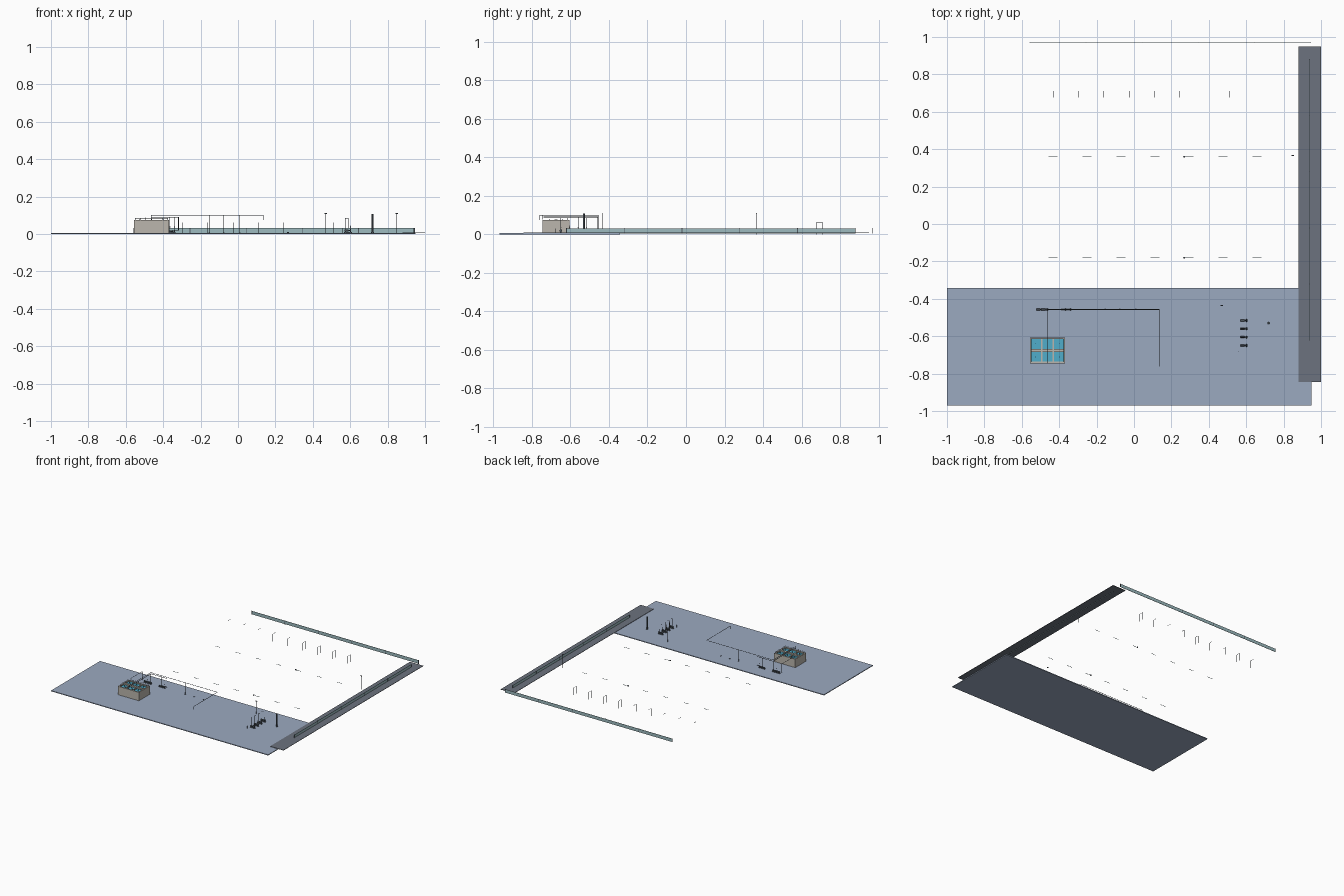
import bpy, bmesh, math
from mathutils import Vector, Matrix

if "Cube" in bpy.data.objects:
    bpy.data.objects.remove(bpy.data.objects["Cube"])


def material(name, rgb):
    m = bpy.data.materials.new(name)
    m.diffuse_color = (*rgb, 1)
    m.use_nodes = True
    m.node_tree.nodes["Principled BSDF"].inputs["Base Color"].default_value = m.diffuse_color
    return m


SLAB = material("slab_blue", (0.33, 0.40, 0.53))
ROAD = material("asphalt", (0.15, 0.17, 0.21))
FENCE = material("fence_panel", (0.34, 0.50, 0.53))
CONCRETE = material("concrete", (0.50, 0.47, 0.42))
WATER = material("water", (0.08, 0.42, 0.60))
STEEL = material("dark_steel", (0.08, 0.10, 0.12))


class Part:
    """Collects boxes and pipes into one named object."""

    def __init__(self, name, mat):
        self.name, self.mat, self.bm = name, mat, bmesh.new()

    def box(self, x0, x1, y0, y1, z0, z1):
        m = Matrix.Translation(((x0 + x1) / 2, (y0 + y1) / 2, (z0 + z1) / 2))
        m = m @ Matrix.Diagonal((x1 - x0, y1 - y0, z1 - z0, 1))
        bmesh.ops.create_cube(self.bm, size=1, matrix=m)

    def pipe(self, pts, r, sides=8):
        for a, b in zip(pts, pts[1:]):
            a, b = Vector(a), Vector(b)
            d = b - a
            m = Matrix.Translation((a + b) / 2) @ d.to_track_quat('Z', 'Y').to_matrix().to_4x4()
            bmesh.ops.create_cone(self.bm, cap_ends=True, segments=sides, radius1=r,
                                  radius2=r, depth=d.length, matrix=m)

    def done(self):
        me = bpy.data.meshes.new(self.name)
        self.bm.to_mesh(me)
        self.bm.free()
        ob = bpy.data.objects.new(self.name, me)
        me.materials.append(self.mat)
        bpy.context.collection.objects.link(ob)


G = 0.006  # yard level

# Ground slab and road strip
p = Part("yard_slab", SLAB)
p.box(-1, 0.95, -0.97, -0.342, 0, G)
p.done()
p = Part("road", ROAD)
p.box(0.88, 1.0, -0.845, 0.95, G, 0.009)
p.done()

# Perimeter fence: five panels with posts on two sides
p, q = Part("fence_panels", FENCE), Part("fence_posts", STEEL)
for i in range(5):
    y, x = -0.62 + 0.3 * i, -0.555 + 0.3 * i
    p.box(0.939, 0.941, y, y + 0.298, 0.004, 0.031)
    p.box(x, x + 0.298, 0.968, 0.97, 0.004, 0.031)
for i in range(6):
    q.box(0.938, 0.942, -0.623 + 0.3 * i, -0.619 + 0.3 * i, 0.003, 0.032)
    q.box(-0.558 + 0.3 * i, -0.554 + 0.3 * i, 0.967, 0.97, 0.003, 0.032)
p.done()
q.done()

# Open concrete basin, three by two cells
X0, X1, Y0, Y1, H = -0.557, -0.368, -0.746, -0.606, 0.074
p = Part("basin_walls", CONCRETE)
for x in (X0, X1 - 0.01):
    p.box(x, x + 0.01, Y0, Y1, G, H)
for y in (Y0, Y1 - 0.01):
    p.box(X0 + 0.01, X1 - 0.01, y, y + 0.01, G, H)
for i in (1, 2):
    x = X0 + i * (X1 - X0) / 3
    p.box(x - 0.004, x + 0.004, Y0 + 0.01, Y1 - 0.01, G, H)
ym = (Y0 + Y1) / 2
p.box(X0 + 0.01, X1 - 0.01, ym - 0.008, ym + 0.008, G, H + 0.002)
p.done()
p = Part("basin_water", WATER)
p.box(X0 + 0.01, X1 - 0.01, Y0 + 0.01, Y1 - 0.01, 0.02, 0.066)
p.done()

# Basin handrail and mixer shafts
p = Part("basin_handrail", STEEL)
a, b, c, d = X0 + 0.008, X1 - 0.008, Y0 + 0.008, Y1 - 0.008
p.pipe([(a, c, .085), (b, c, .085), (b, d, .085), (a, d, .085), (a, c, .085)], 0.0008, 6)
for i in range(7):
    x = a + (b - a) * i / 6
    for y in (c, d):
        p.pipe([(x, y, H), (x, y, 0.085)], 0.0007, 6)
for y in (ym - 0.008, ym + 0.008):
    p.pipe([(a, y, .085), (b, y, .085)], 0.0007, 6)
p.done()
p = Part("basin_mixers", STEEL)
for i in range(3):
    for s in (-1, 1):
        x = X0 + (i + 0.5) * (X1 - X0) / 3
        p.pipe([(x, ym + s * 0.035, 0.05), (x, ym + s * 0.035, 0.08)], 0.0016)
p.done()

# Overhead process piping
Y = -0.457
p = Part("overhead_pipes", STEEL)
p.pipe([(-0.463, -0.745, 0.078), (-0.463, -0.745, 0.1), (-0.463, Y, 0.1),
        (0.135, Y, 0.1), (0.135, -0.76, 0.1), (0.135, -0.76, 0.075)], 0.0015)
p.pipe([(-0.54, -0.606, 0.088), (-0.54, Y, 0.088), (-0.54, Y, 0.02)], 0.0013)
p.pipe([(-0.463, -0.74, 0.09), (-0.463, Y, 0.09), (-0.318, Y, 0.09), (-0.318, Y, 0.02),
        (-0.35, Y, 0.02)], 0.0017)
p.done()
p = Part("pipe_supports", STEEL)
for x in (-0.155, -0.075, 0.01):
    p.pipe([(x, Y, G), (x, Y, 0.1)], 0.0013)
    p.box(x - 0.004, x + 0.004, Y - 0.004, Y + 0.004, G, G + 0.003)
p.done()


# Pump: plinth, motor, casing, flange and riser
def pump(name, x, y, s, top):
    p = Part(name, STEEL)
    p.box(x - 0.022 * s, x + 0.022 * s, y - 0.006 * s, y + 0.006 * s, G, G + 0.004)
    z = G + 0.014 * s
    for o in (-0.013, 0.013):
        p.box(x + (o - .003) * s, x + (o + .003) * s, y - .004 * s, y + .004 * s, G, z)
    p.pipe([(x - 0.02 * s, y, z), (x + 0.002 * s, y, z)], 0.0055 * s, 12)
    p.pipe([(x + 0.002 * s, y, z), (x + 0.012 * s, y, z)], 0.0022 * s)
    p.pipe([(x + 0.010 * s, y, z), (x + 0.018 * s, y, z)], 0.0075 * s, 12)
    p.pipe([(x + 0.014 * s, y, z), (x + 0.014 * s, y, top)], 0.0014)
    p.pipe([(x + 0.014 * s, y, .035), (x + 0.014 * s, y, .039)], 0.003)
    p.done()


for i, x in enumerate((-0.505, -0.475)):
    pump(f"feed_pump_{i}", x, Y, 0.85, 0.088)
for i, x in enumerate((-0.375, -0.35)):
    pump(f"return_pump_{i}", x, Y, 0.7, 0.09)

# Row of four transfer pumps with header
p = Part("transfer_header", STEEL)
for i, y in enumerate((-0.516, -0.56, -0.605, -0.65)):
    pump(f"transfer_pump_{i}", 0.588, y, 0.95, 0.045)
    p.pipe([(0.573, y, 0.025), (0.573, y, 0.085), (0.59, y, 0.085), (0.59, y, 0.03)], 0.0011)
p.pipe([(0.56, -0.68, G), (0.56, -0.68, 0.03)], 0.0016)
p.done()

# Vent stack
p = Part("vent_stack", STEEL)
p.pipe([(0.72, -0.53, G), (0.72, -0.53, 0.108)], 0.0055, 16)
p.pipe([(0.72, -0.53, G), (0.72, -0.53, G + 0.004)], 0.008, 16)
p.done()

# Lamp posts
for i, (x, y, z) in enumerate(((0.47, -0.435, G), (0.85, 0.367, 0))):
    p = Part(f"lamp_post_{i}", STEEL)
    p.pipe([(x, y, z), (x, y, 0.108)], 0.0013)
    p.box(x - 0.007, x + 0.006, y - 0.0025, y + 0.0025, 0.107, 0.111)
    p.done()

# Hoop frames at the rear
p = Part("rear_hoops", STEEL)
for i in range(9):
    x = -0.564 + 0.1344 * i
    p.pipe([(x, 0.677, 0.03), (x, 0.677, 0.06), (x, 0.71, 0.06), (x, 0.71, 0.0)], 0.0011)
    p.pipe([(x, 0.677, 0.03), (x, 0.677, 0)], 0.0011)
p.done()

# Lane dashes and drain covers
p, q = Part("lane_dashes", FENCE), Part("drain_covers", STEEL)
for y in (0.36, -0.18):
    for i in range(7):
        x = -0.433 + 0.1817 * i
        p.box(x - 0.024, x + 0.024, y - 0.001, y + 0.001, 0.004, 0.006)
    q.pipe([(0.268, y, 0.003), (0.268, y, 0.01)], 0.005, 12)
p.done()
q.done()
